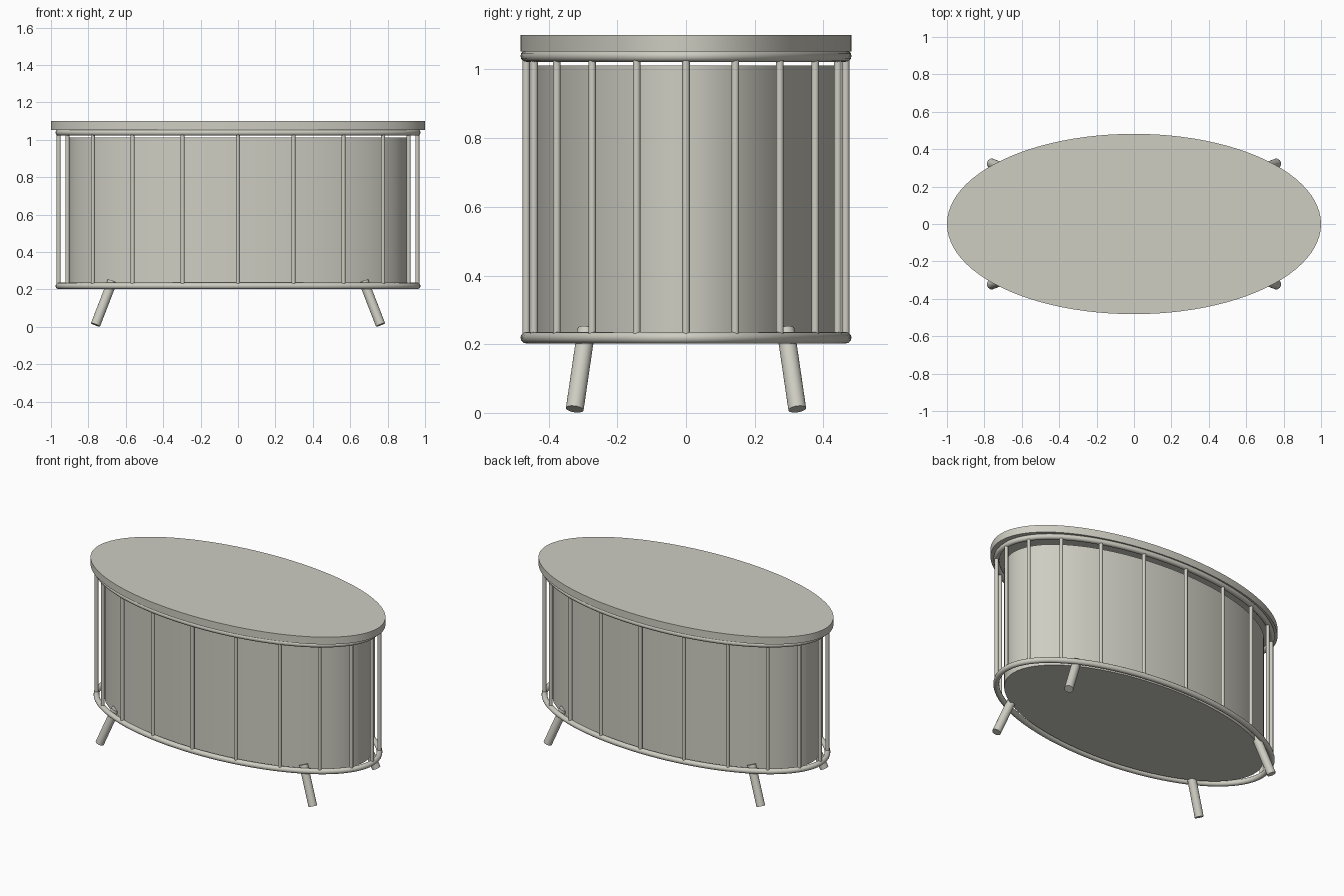
import bpy, bmesh, math
from mathutils import Vector

cube = bpy.data.objects.get("Cube")
if cube:
    bpy.data.objects.remove(cube, do_unlink=True)

# One warm grey colour for the whole table
COLOUR = (0.62, 0.61, 0.54, 1.0)
grey = bpy.data.materials.new("warm_grey")
grey.use_nodes = True
grey.diffuse_color = COLOUR
grey.node_tree.nodes["Principled BSDF"].inputs["Base Color"].default_value = COLOUR


def finish(name, bm):
    """Turn a bmesh into a smooth shaded object with crisp rims."""
    bmesh.ops.recalc_face_normals(bm, faces=bm.faces)
    mesh = bpy.data.meshes.new(name)
    bm.to_mesh(mesh)
    bm.free()
    mesh.materials.append(grey)
    obj = bpy.data.objects.new(name, mesh)
    bpy.context.collection.objects.link(obj)
    bpy.ops.object.select_all(action="DESELECT")
    obj.select_set(True)
    bpy.context.view_layer.objects.active = obj
    bpy.ops.object.shade_smooth_by_angle(angle=math.radians(35))
    return obj


def on_ellipse(a, b, angle, z=0.0):
    return Vector((a * math.cos(angle), b * math.sin(angle), z))


def oval_slab(name, a, b, low, high, sides=96):
    bm = bmesh.new()
    bmesh.ops.create_cone(bm, cap_ends=True, segments=sides,
                          radius1=1, radius2=1, depth=high - low)
    for v in bm.verts:
        v.co = Vector((v.co.x * a, v.co.y * b, v.co.z + (low + high) / 2))
    return finish(name, bm)


def oval_ring(name, a, b, z, radius, sides=96, section=12):
    """Round tube swept along an ellipse."""
    bm = bmesh.new()
    loops = []
    for i in range(sides):
        t = math.tau * i / sides
        outward = Vector((b * math.cos(t), a * math.sin(t), 0)).normalized()
        loops.append([bm.verts.new(on_ellipse(a, b, t, z)
                      + outward * radius * math.cos(math.tau * j / section)
                      + Vector((0, 0, radius * math.sin(math.tau * j / section))))
                      for j in range(section)])
    for i, loop in enumerate(loops):
        following = loops[(i + 1) % sides]
        for j in range(section):
            k = (j + 1) % section
            bm.faces.new((loop[j], following[j], following[k], loop[k]))
    return finish(name, bm)


def rod(name, start, end, radius, sides=16):
    bm = bmesh.new()
    axis = end - start
    bmesh.ops.create_cone(bm, cap_ends=True, segments=sides,
                          radius1=radius, radius2=radius, depth=axis.length)
    obj = finish(name, bm)
    obj.location = (start + end) / 2
    obj.rotation_mode = "QUATERNION"
    obj.rotation_quaternion = Vector((0, 0, 1)).rotation_difference(axis)
    return obj


# Table top and closed inner drum
oval_slab("table_top", 1.0, 0.482, 1.053, 1.1)
oval_slab("inner_drum", 0.905, 0.435, 0.21, 1.012)

# Frame rings and the upright bars between them
RING_A, RING_B, LOW, HIGH = 0.959, 0.465, 0.219, 1.039
oval_ring("lower_ring", RING_A, RING_B, LOW, 0.017)
oval_ring("upper_ring", RING_A, RING_B, HIGH, 0.017)
BARS = 20
for n in range(BARS):
    t = math.tau * n / BARS
    rod(f"upright_bar_{n + 1}", on_ellipse(RING_A, RING_B, t, LOW),
        on_ellipse(RING_A, RING_B, t, HIGH), 0.011, 12)

# Four splayed legs
for side, sx in (("left", 1), ("right", -1)):
    for end, sy in (("front", -1), ("back", 1)):
        rod(f"{end}_{side}_leg", Vector((sx * 0.762, sy * 0.324, 0.011)),
            Vector((sx * 0.672, sy * 0.29, 0.243)), 0.026, 24)
